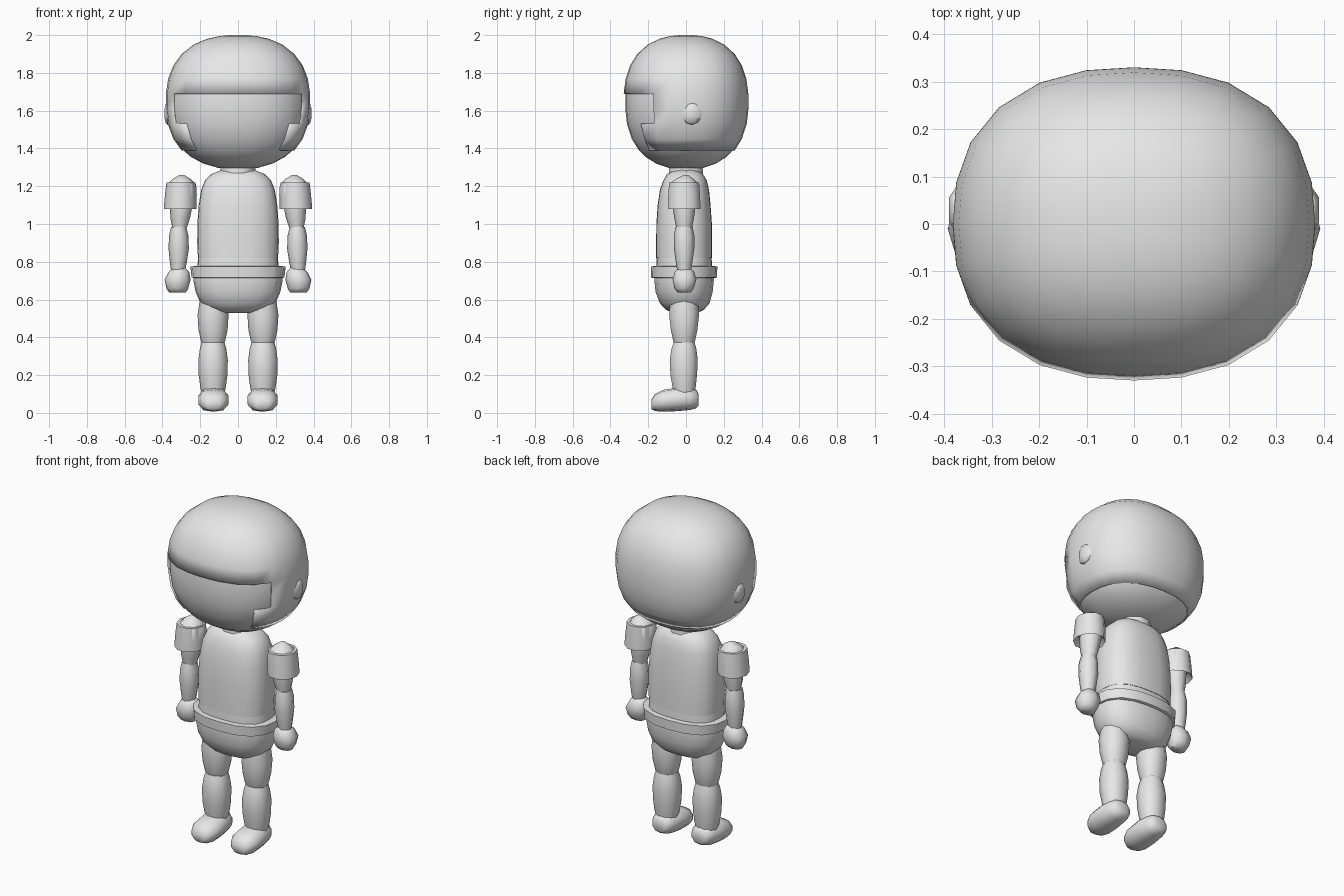
import bpy, bmesh, math

grey = bpy.data.materials.new("light grey")
grey.diffuse_color = (0.8, 0.8, 0.8, 1)


def finish(name, bm, angle=50):
    bmesh.ops.recalc_face_normals(bm, faces=bm.faces)
    me = bpy.data.meshes.new(name)
    bm.to_mesh(me)
    bm.free()
    me.materials.append(grey)
    ob = bpy.data.objects.new(name, me)
    bpy.context.collection.objects.link(ob)
    bpy.context.view_layer.objects.active = ob
    ob.select_set(True)
    bpy.ops.object.shade_smooth_by_angle(angle=math.radians(angle))
    ob.select_set(False)
    return ob


def ring(n, power, turn=0.0):
    """Unit superellipse outline."""
    out = []
    for i in range(n):
        a = 2 * math.pi * (i + turn) / n
        c, s = math.cos(a), math.sin(a)
        k = (abs(c) ** power + abs(s) ** power) ** (-1 / power)
        out.append((c * k, s * k))
    return out


def loft(name, sections, n=8, power=2.0, axis="z", turn=0.0, angle=50, x=0, cut=None):
    """Skin over (t, u, v, ru, rv): t runs along the axis, u and v are the centre across it."""
    bm = bmesh.new()
    rows = []
    for t, u, v, ru, rv in sections:
        row = []
        for a, b in ring(n, power, turn):
            p, q = u + a * ru, v + b * rv
            row.append(bm.verts.new((x + p, q, t) if axis == "z" else (x + p, t, q)))
        rows.append(row)
    for r0, r1 in zip(rows, rows[1:]):
        for i in range(n):
            j = (i + 1) % n
            bm.faces.new((r0[i], r0[j], r1[j], r1[i]))
    bm.faces.new(rows[0])
    bm.faces.new(rows[-1])
    if cut:
        bmesh.ops.delete(bm, geom=[f for f in bm.faces if cut(f.calc_center_median())], context="FACES")
    return finish(name, bm, angle)


def head_rows(grow):
    """Rounded-box sections of the head."""
    rows = []
    for z in (1.29, 1.297, 1.32, 1.355, 1.39, 1.45, 1.53, 1.61, 1.69, 1.77, 1.84, 1.9, 1.95, 1.98, 1.995, 2.0):
        h = abs(z - 1.645) / 0.3555
        r = (1 - h ** 2.4) ** (1 / 2.4)
        rows.append((z, 0, 0, 0.383 * r + grow * min(1, r * 2), 0.331 * r + grow * min(1, r * 2)))
    return rows


# Head with a hair shell that opens at the face and ends at the nape
loft("head", [r if r[0] < 1.99 else (r[0] - 0.008, *r[1:]) for r in head_rows(-0.009)], 24, 2.35, angle=80)
hair = loft("hair", head_rows(0), 24, 2.35, angle=80,
            cut=lambda c: c.z < 1.39 or (c.z < 1.69 and c.y < -0.2))
shell = hair.modifiers.new("thickness", "SOLIDIFY")
shell.thickness = 0.012
shell.offset = -1

# Torso, neck, waist, belt and hips
loft("neck", [(1.2, 0, 0, .1, .1), (1.34, 0, 0, .09, .09)], 10)
loft("shirt", [(.82, 0, -.01, .212, .148), (.9, 0, -.01, .216, .148), (1.0, 0, -.01, .215, .147),
               (1.1, 0, -.01, .208, .14), (1.18, 0, -.008, .195, .13), (1.23, 0, -.005, .175, .115),
               (1.265, 0, -.005, .14, .095), (1.285, 0, 0, .09, .06)], 20, 2.7, angle=70)
loft("waist", [(.7, 0, -.01, .215, .147), (.8, 0, -.01, .213, .147), (.88, 0, -.01, .205, .14)], 20, 2.7)
loft("belt", [(.715, 0, -.01, .238, .168), (.718, 0, -.01, .246, .174), (.775, 0, -.01, .252, .176),
              (.778, 0, -.01, .215, .15)], 16, 2.5, angle=40)
loft("hips", [(.53, 0, -.005, .10, .065), (.545, 0, -.005, .155, .1), (.58, 0, -.007, .198, .132),
              (.64, 0, -.01, .224, .152), (.7, 0, -.01, .236, .158), (.74, 0, -.01, .236, .158)],
     18, 2.5, angle=75)

for side, s in (("left", -1), ("right", 1)):
    # Ear
    bm = bmesh.new()
    bmesh.ops.create_uvsphere(bm, u_segments=6, v_segments=5, radius=1)
    for v in bm.verts:
        v.co = (s * 0.372 + v.co.x * 0.022, 0.03 + v.co.y * 0.055, 1.585 + v.co.z * 0.06)
    finish(side + "_ear", bm, 60)

    # Shoulder, sleeve, arm and hand
    loft(side + "_shoulder", [(1.15, 0, -.01, .08, .084), (1.21, 0, -.01, .076, .08),
                              (1.24, 0, -.007, .045, .045), (1.26, 0, 0, .012, .012)], 8, x=s * .298)
    loft(side + "_sleeve", [(1.11, s * .003, -.01, .06, .065), (1.08, s * .005, -.01, .086, .091),
                            (1.15, s * .002, -.01, .083, .089), (1.22, 0, -.01, .077, .083)],
         10, x=s * .302, angle=45)
    loft(side + "_upper_arm", [(.97, s * .01, -.01, .036, .04), (1.03, s * .006, -.01, .052, .052),
                               (1.1, 0, -.01, .06, .062), (1.16, 0, -.01, .055, .06)], 8, x=s * .3)
    loft(side + "_forearm", [(.74, s * .004, -.01, .034, .034), (.79, s * .002, -.01, .044, .043),
                             (.87, 0, -.01, .054, .054), (.94, 0, -.01, .051, .054),
                             (.985, 0, -.01, .04, .045)], 8, x=s * .314)
    loft(side + "_hand", [(.637, s * .003, -.01, .045, .035), (.66, s * .004, -.01, .058, .052),
                          (.705, s * .003, -.008, .069, .063), (.745, -s * .004, -.008, .055, .052),
                          (.77, -s * .006, -.008, .03, .03)], 8, 2.4, x=s * .317, angle=60)

    # Leg and foot
    loft(side + "_thigh", [(.355, 0, -.01, .055, .05), (.38, 0, -.01, .064, .06), (.44, 0, -.01, .077, .073),
                           (.52, 0, -.01, .082, .082), (.6, 0, -.01, .07, .075)], 10, 2.2, x=s * .132)
    loft(side + "_shin", [(.1, 0, -.01, .06, .058), (.14, 0, -.01, .068, .064), (.2, 0, -.012, .076, .073),
                          (.28, 0, -.012, .078, .077), (.34, 0, -.011, .07, .068),
                          (.375, 0, -.01, .06, .057)], 10, 2.2, x=s * .132)
    loft(side + "_foot", [(-.183, 0, .045, .035, .025), (-.165, 0, .055, .062, .045),
                          (-.12, 0, .064, .082, .058), (-.05, 0, .071, .082, .062),
                          (.02, 0, .075, .072, .06), (.055, 0, .073, .055, .048),
                          (.067, 0, .07, .035, .03)], 10, 2.6, axis="y", x=s * .13, turn=.5, angle=70)
